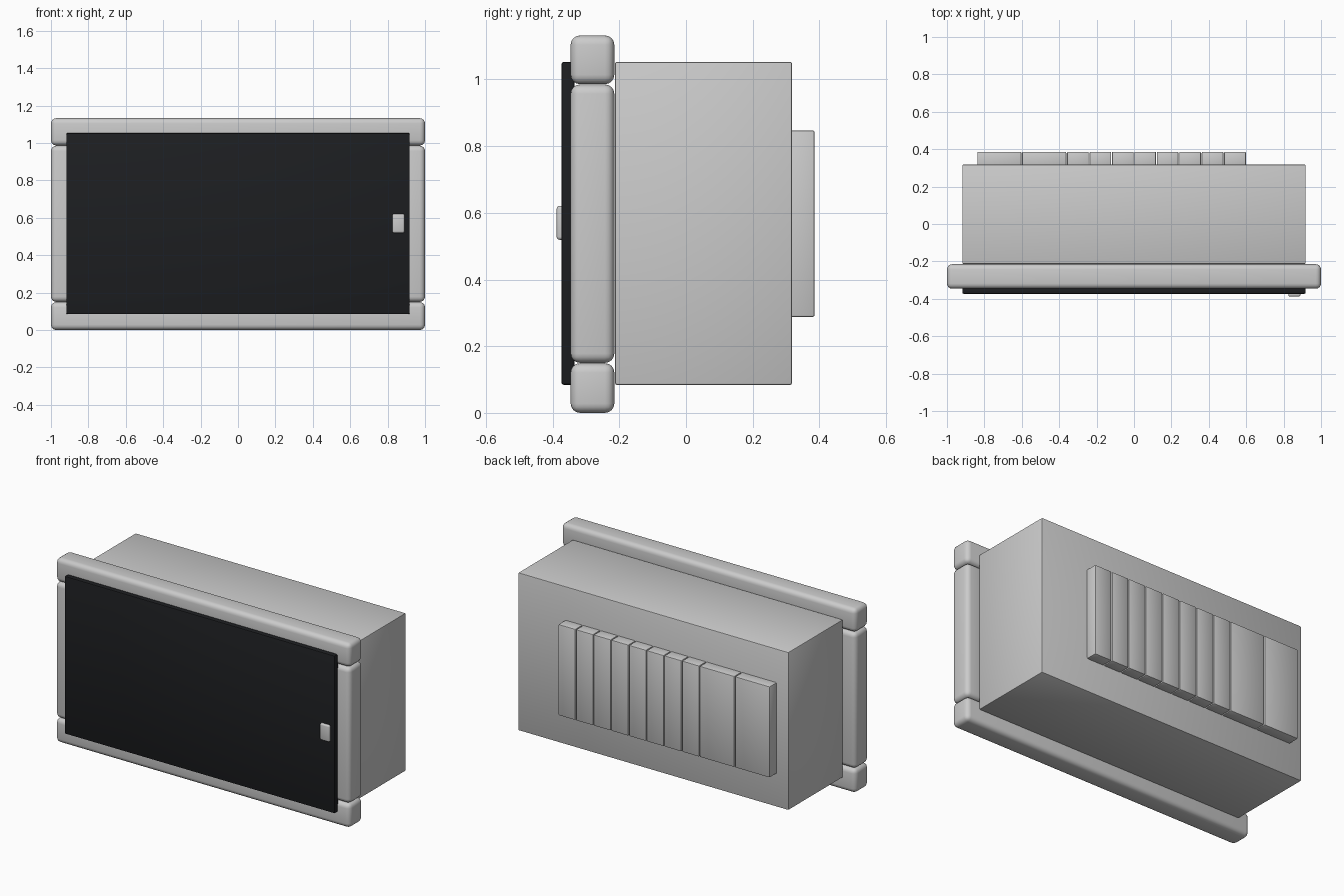
import bpy

if "Cube" in bpy.data.objects:
    bpy.data.objects.remove(bpy.data.objects["Cube"])


def box(name, x, y, z, bevel, segments=3, material=None):
    """Bevelled box spanning the given (min, max) ranges."""
    ranges = (x, y, z)
    bpy.ops.mesh.primitive_cube_add(size=1, location=[(a + b) / 2 for a, b in ranges])
    ob = bpy.context.object
    ob.name = name
    ob.scale = [b - a for a, b in ranges]
    bpy.ops.object.transform_apply(location=False, rotation=False, scale=True)
    mod = ob.modifiers.new("bevel", "BEVEL")
    mod.width = bevel
    mod.segments = segments
    bpy.ops.object.modifier_apply(modifier=mod.name)
    bpy.ops.object.shade_smooth_by_angle(angle=0.6)
    if material:
        ob.data.materials.append(material)
    return ob


black = bpy.data.materials.new("black_panel")
black.diffuse_color = (0.012, 0.013, 0.015, 1)
black.use_nodes = True
black.node_tree.nodes["Principled BSDF"].inputs["Base Color"].default_value = black.diffuse_color

# Main housing
box("housing", (-0.918, 0.918), (-0.213, 0.318), (0.084, 1.053), 0.006, 2)

# Front frame: two full-width rails and two posts between them
FRAME_Y = (-0.346, -0.215)
box("bottom_rail", (-1, 1), FRAME_Y, (0, 0.149), 0.028, 4)
box("top_rail", (-1, 1), FRAME_Y, (0.986, 1.132), 0.028, 4)
for side, x in (("left", (-1, -0.85)), ("right", (0.85, 1))):
    box(side + "_post", x, FRAME_Y, (0.150, 0.985), 0.028, 4)

# Black door panel and its latch
box("door_panel", (-0.918, 0.918), (-0.374, -0.334), (0.084, 1.053), 0.008, 2, black)
box("door_latch", (0.825, 0.890), (-0.388, -0.355), (0.519, 0.621), 0.009, 3)

# Rear modules: two wide, then eight narrow
x = -0.84
for i, width in enumerate([0.24] * 2 + [0.12] * 8):
    box(f"rear_module_{i + 1}", (x + 0.002, x + width - 0.002),
        (0.300, 0.386), (0.288, 0.847), 0.006, 2)
    x += width
